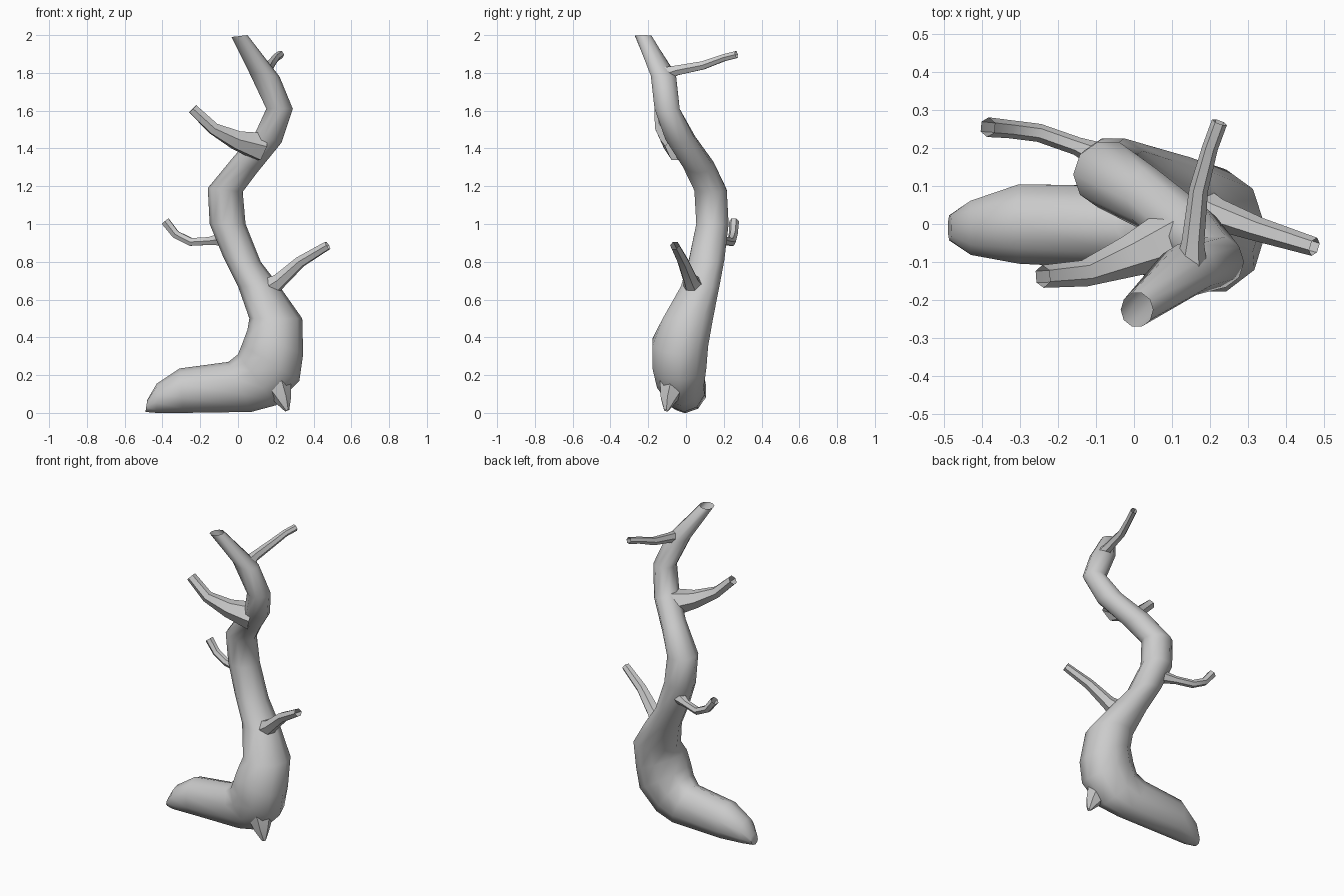
import bpy, bmesh, math
from mathutils import Vector

if "Cube" in bpy.data.objects:
    bpy.data.objects.remove(bpy.data.objects["Cube"])


def loft(name, rings, cap_start=False):
    """Skin a list of equal-length point rings into a tube with an open end."""
    bm = bmesh.new()
    loops = [[bm.verts.new(p) for p in r] for r in rings]
    n = len(loops[0])
    for a, b in zip(loops, loops[1:]):
        for i in range(n):
            j = (i + 1) % n
            bm.faces.new((a[i], a[j], b[j], b[i]))
    if cap_start:
        bm.faces.new(loops[0][::-1])
    bmesh.ops.recalc_face_normals(bm, faces=bm.faces)
    me = bpy.data.meshes.new(name)
    bm.to_mesh(me)
    bm.free()
    ob = bpy.data.objects.new(name, me)
    bpy.context.collection.objects.link(ob)
    bpy.ops.object.select_all(action='DESELECT')
    ob.select_set(True)
    bpy.context.view_layer.objects.active = ob
    bpy.ops.object.shade_smooth_by_angle(angle=math.radians(50))
    return ob


def ellipse(c, u, v, n):
    return [c + u * math.cos(t) + v * math.sin(t)
            for t in (2 * math.pi * i / n for i in range(n))]


# Trunk: inner edge x, z, outer edge x, z, centre y, half depth
sections = [
    (-.48, .07, -.49, .005, -.01, .035),
    (-.43, .155, -.43, .0, -.01, .075),
    (-.31, .235, -.29, .0, .0, .11),
    (-.05, .27, .07, .005, -.01, .115),
    (.0, .31, .20, .04, -.03, .13),
    (.02, .36, .325, .17, -.035, .15),
    (.05, .44, .345, .31, -.03, .155),
    (.06, .50, .34, .50, .01, .14),
    (.0, .67, .22, .67, .075, .107),
    (-.08, .83, .12, .80, .11, .098),
    (-.15, 1.0, .04, 1.0, .14, .09),
    (-.16, 1.19, .025, 1.17, .13, .09),
    (-.02, 1.36, .10, 1.27, .065, .085),
    (.09, 1.48, .23, 1.43, -.03, .083),
    (.15, 1.61, .29, 1.61, -.10, .07),
    (.06, 1.80, .22, 1.78, -.12, .07),
    (-.035, 1.99, .05, 2.0, -.226, .046),
]
rings = []
for ax, az, bx, bz, y, hy in sections:
    a, b = Vector((ax, y, az)), Vector((bx, y, bz))
    rings.append(ellipse((a + b) / 2, (b - a) / 2, Vector((0, hy, 0)), 10))
loft("trunk", rings, cap_start=True)


def branch(name, pts, n=6):
    """Tube along (x, y, z, radius) points, starting inside the trunk."""
    ps = [Vector(p[:3]) for p in pts]
    out = []
    for i, p in enumerate(ps):
        d = ps[min(i + 1, len(ps) - 1)] - ps[max(i - 1, 0)]
        q = d.to_track_quat('Z', 'Y')
        r = pts[i][3]
        out.append(ellipse(p, q @ Vector((r, 0, 0)), q @ Vector((0, r, 0)), n))
    return loft(name, out)


branch("lower_right_branch", [(.12, .06, .63, .075), (.22, .025, .70, .042),
                              (.33, -.015, .80, .032), (.475, -.06, .887, .025)])
branch("lower_left_branch", [(-.07, .17, .92, .04), (-.15, .205, .91, .024),
                             (-.25, .24, .905, .024), (-.33, .25, .945, .024),
                             (-.385, .255, 1.015, .026)])
branch("upper_left_branch", [(.12, -.03, 1.41, .085), (-.01, -.085, 1.445, .055),
                             (-.13, -.13, 1.505, .035), (-.24, -.138, 1.61, .03)])
branch("top_back_branch", [(.15, -.12, 1.79, .045), (.155, -.05, 1.813, .03),
                           (.17, .09, 1.84, .025), (.20, .20, 1.88, .021),
                           (.225, .268, 1.897, .021)])
# Small pointed root stub under the trunk
branch("root_stub", [(.20, -.06, .17, .09), (.24, -.095, .07, .045),
                     (.26, -.105, .012, .012)])
